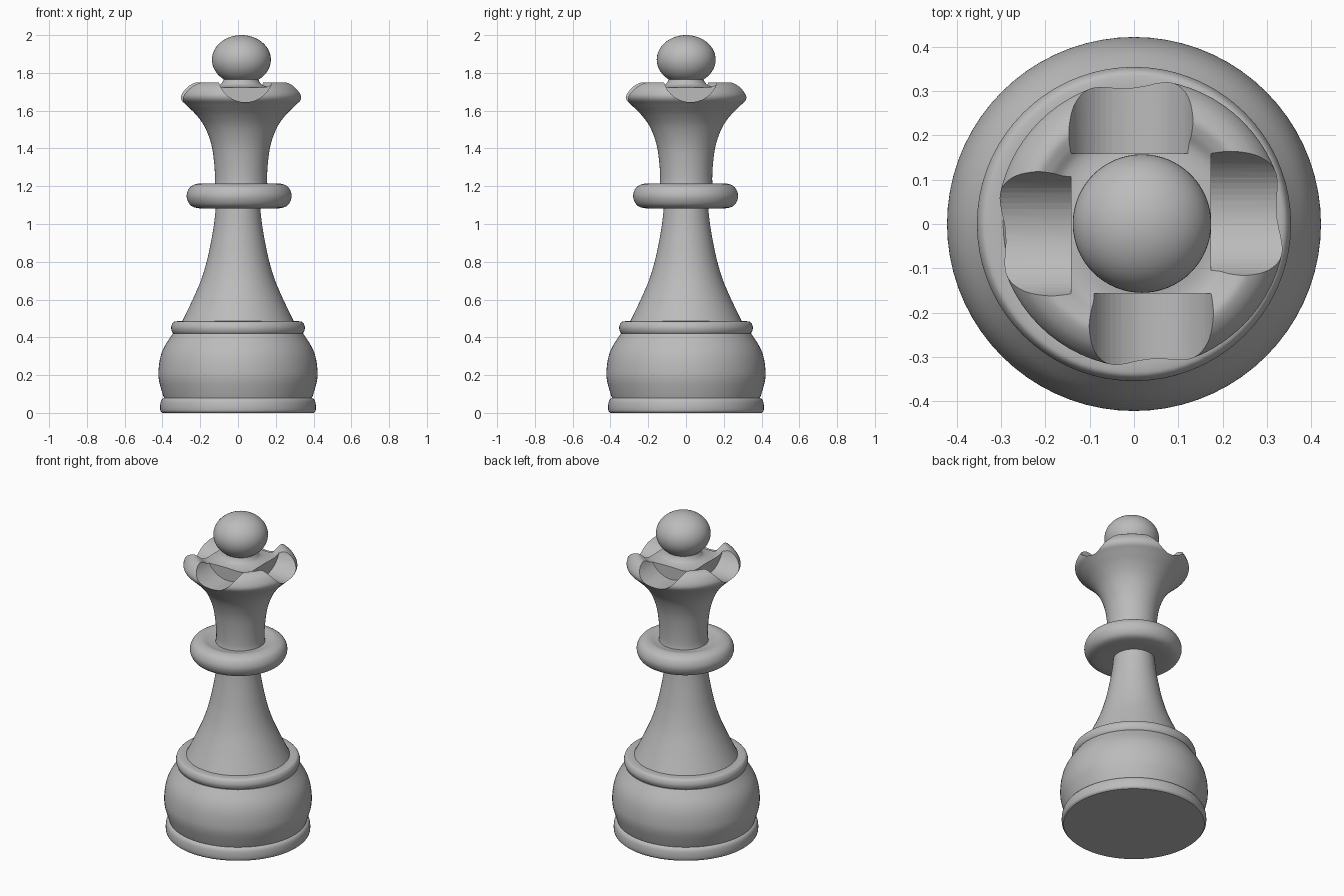
import bpy
import bmesh
from math import radians, pi, tau
from mathutils import Vector, Matrix

cube = bpy.data.objects.get("Cube")
if cube:
    bpy.data.objects.remove(cube, do_unlink=True)

grey = bpy.data.materials.new("plain_grey")
grey.use_nodes = True
COLOUR = (0.5, 0.5, 0.5, 1)
grey.diffuse_color = COLOUR
grey.node_tree.nodes["Principled BSDF"].inputs["Base Color"].default_value = COLOUR


def smooth_path(points, steps=6):
    """Catmull-Rom curve through profile points."""
    p = [Vector(q) for q in points]
    p = [2 * p[0] - p[1]] + p + [2 * p[-1] - p[-2]]
    path = []
    for a, b, c, d in zip(p, p[1:], p[2:], p[3:]):
        for i in range(steps):
            t = i / steps
            path.append(0.5 * (2 * b + (c - a) * t + (2 * a - 5 * b + 4 * c - d) * t**2
                               + (3 * b - a - 3 * c + d) * t**3))
    return path + [p[-2]]


def finish(name, bm, centre=(0, 0, 0)):
    bmesh.ops.recalc_face_normals(bm, faces=bm.faces)
    mesh = bpy.data.meshes.new(name)
    bm.to_mesh(mesh)
    bm.free()
    mesh.materials.append(grey)
    obj = bpy.data.objects.new(name, mesh)
    obj.location = centre
    bpy.context.collection.objects.link(obj)
    return obj


def activate(obj):
    bpy.ops.object.select_all(action='DESELECT')
    obj.select_set(True)
    bpy.context.view_layer.objects.active = obj


def shade(obj, angle=35):
    activate(obj)
    bpy.ops.object.shade_smooth_by_angle(angle=radians(angle))


def lathe(name, points, centre=(0, 0, 0)):
    """Closed solid turned around z, capped flat on the axis."""
    path = smooth_path(points)
    path = [Vector((0, path[0].y))] + path + [Vector((0, path[-1].y))]
    bm = bmesh.new()
    verts = [bm.verts.new((p.x, 0, p.y)) for p in path]
    edges = [bm.edges.new(pair) for pair in zip(verts, verts[1:])]
    bmesh.ops.spin(bm, geom=verts + edges, axis=(0, 0, 1), cent=(0, 0, 0),
                   angle=tau, steps=72, use_merge=False)
    bmesh.ops.remove_doubles(bm, verts=bm.verts, dist=0.0003)
    obj = finish(name, bm, centre)
    shade(obj)
    return obj


# Base: foot, bulge and ring
lathe("foot", [(0.402, 0), (0.411, 0.012), (0.412, 0.04), (0.405, 0.068), (0.385, 0.083),
               (0.36, 0.085)])
lathe("base_bulge", [(0.385, 0.06), (0.402, 0.11), (0.418, 0.17), (0.421, 0.22),
                     (0.412, 0.29), (0.39, 0.35), (0.345, 0.42)])
lathe("base_ring", [(0.325, 0.416), (0.345, 0.423), (0.354, 0.45), (0.345, 0.477),
                    (0.325, 0.485), (0.28, 0.485)])

# Stem and collar
lathe("stem", [(0.3, 0.475), (0.24, 0.6), (0.197, 0.7), (0.166, 0.8), (0.144, 0.9),
               (0.127, 1.0), (0.116, 1.1)])
lathe("collar", [(0.12, 1.083), (0.21, 1.083), (0.258, 1.1), (0.278, 1.148), (0.26, 1.195),
                 (0.215, 1.214), (0.17, 1.206), (0.135, 1.2)], (0.006, -0.002, 0))

# Flared crown with a dished top
TOP = (0.016, 0.001, 0)
crown = lathe("crown", [(0.145, 1.18), (0.138, 1.23), (0.142, 1.32), (0.157, 1.42), (0.19, 1.51),
                        (0.235, 1.575), (0.29, 1.63), (0.32, 1.66), (0.323, 1.69),
                        (0.3, 1.728), (0.265, 1.749), (0.235, 1.742), (0.205, 1.725),
                        (0.17, 1.722), (0.12, 1.733), (0.1, 1.75), (0.09, 1.77)], TOP)

# Four round notches, each shifted slightly along the rim
INNER, OUTER = 0.158, 0.5
bm = bmesh.new()
for k in range(4):
    place = (Matrix.Rotation(k * pi / 2, 4, 'Z')
             @ Matrix.Translation(((INNER + OUTER) / 2, 0.023, 1.791))
             @ Matrix.Rotation(pi / 2, 4, 'Y'))
    bmesh.ops.create_cone(bm, cap_ends=True, segments=64, radius1=0.146, radius2=0.146,
                          depth=OUTER - INNER, matrix=place)
cutter = finish("notch_cutter", bm, TOP)
cutter.hide_render = True
activate(crown)
cut = crown.modifiers.new("notches", 'BOOLEAN')
cut.operation = 'DIFFERENCE'
cut.solver = 'EXACT'
cut.use_self = True
cut.object = cutter
bpy.ops.object.modifier_apply(modifier=cut.name)
bpy.data.objects.remove(cutter, do_unlink=True)
shade(crown)

# Slightly flattened ball on top
bm = bmesh.new()
bmesh.ops.create_uvsphere(bm, u_segments=64, v_segments=32, radius=1,
                          matrix=Matrix.Diagonal((0.156, 0.156, 0.13, 1)))
shade(finish("top_ball", bm, (0.018, 0.001, 1.87)))
